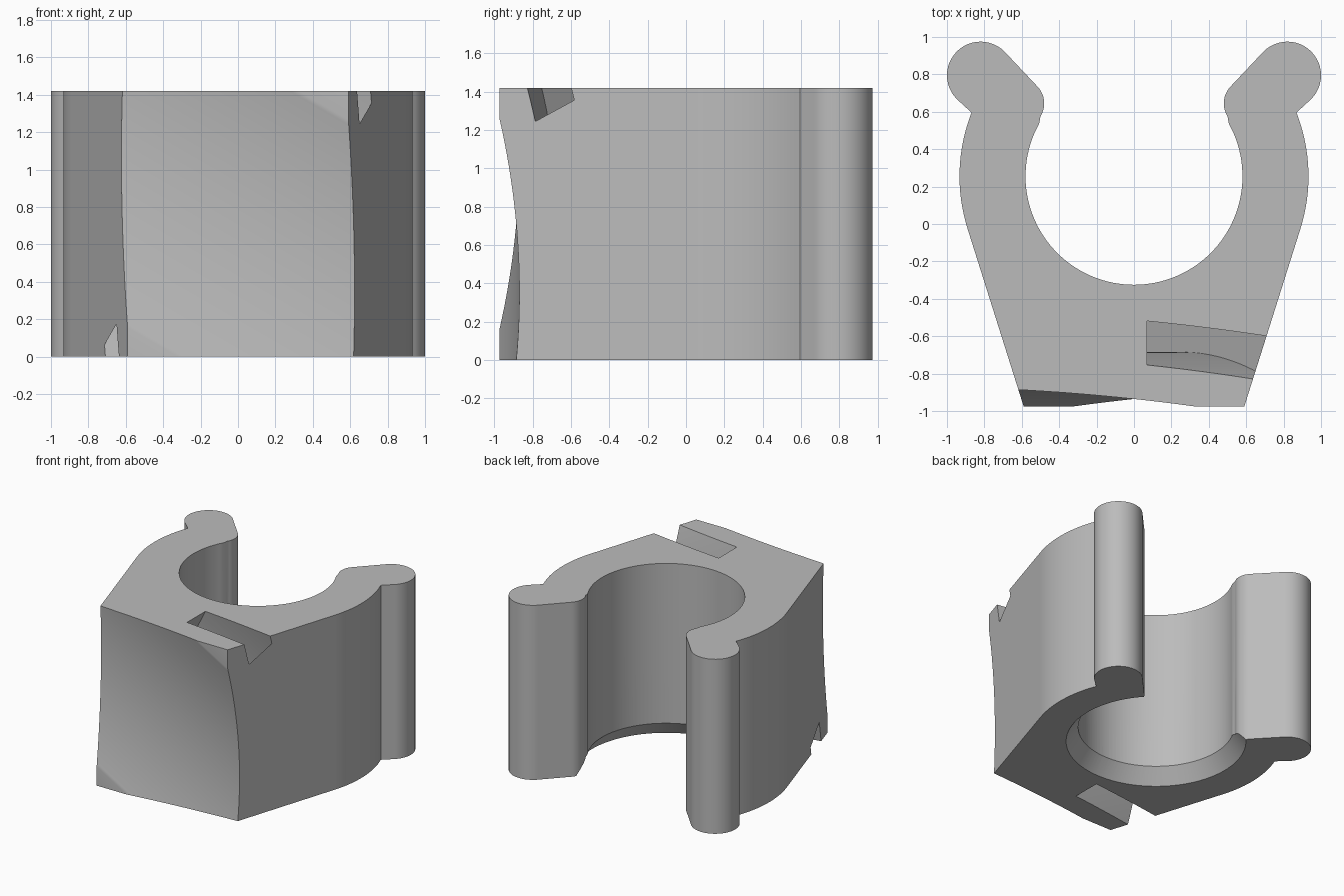
import bpy, bmesh
from math import radians, sin, cos
from mathutils import Matrix

HEIGHT = 1.42
HOLE_Y, HOLE_R = 0.255, 0.58      # gripping bore
POST_Y, POST_R = -3.79, 2.92      # large post the front face rests on

if "Cube" in bpy.data.objects:
    bpy.data.objects.remove(bpy.data.objects["Cube"], do_unlink=True)

grey = bpy.data.materials.new("light grey")
grey.use_nodes = True
grey.diffuse_color = (0.5, 0.5, 0.5, 1)
grey.node_tree.nodes["Principled BSDF"].inputs["Base Color"].default_value = (0.5, 0.5, 0.5, 1)


def arc(cx, cy, r, start, end, steps):
    angles = [radians(start + (end - start) * i / steps) for i in range(steps + 1)]
    return [(cx + r * cos(a), cy + r * sin(a)) for a in angles]


def add_object(name, bm):
    bmesh.ops.recalc_face_normals(bm, faces=bm.faces)
    mesh = bpy.data.meshes.new(name)
    bm.to_mesh(mesh)
    bm.free()
    mesh.materials.append(grey)
    obj = bpy.data.objects.new(name, mesh)
    bpy.context.collection.objects.link(obj)
    return obj


def prism(name, outline, low, high, matrix=Matrix()):
    bm = bmesh.new()
    face = bm.faces.new([bm.verts.new((x, y, low)) for x, y in outline])
    top = bmesh.ops.extrude_face_region(bm, geom=[face])["geom"]
    bmesh.ops.translate(bm, vec=(0, 0, high - low),
                        verts=[v for v in top if isinstance(v, bmesh.types.BMVert)])
    bm.transform(matrix)
    return add_object(name, bm)


# Clip body: half outline from the front corner, round the arm tip, into the bore
half = [(0.59, -0.975)]
half += arc(0, HOLE_Y, 0.933, -17.7, 21.4, 16)
half += arc(0.82, 0.795, 0.18, -45, 135, 24)
half += arc(0.61, 0.645, 0.13, 135, 212, 10)
half += arc(0, HOLE_Y, HOLE_R, 29, -90, 40)
outline = half + [(-x, y) for x, y in reversed(half[:-1])]
clip = prism("clip_body", outline, 0, HEIGHT)

# Tilted frame shared by the post hollow and the strap tunnel
tilt = Matrix.Translation((0, POST_Y, HEIGHT / 2)) @ Matrix.Rotation(radians(-60), 4, 'Y')

# Hollow in the front face
post = prism("post_cutter", arc(0, 0, POST_R, 60, 120, 64), -2, 2, tilt)

# Curved strap tunnel
band = arc(0, 0, 3.105, 60, 120, 64) + arc(0, 0, 3.335, 120, 60, 64)
tunnel = prism("tunnel_cutter", band, -0.295, 0.295, tilt)

# Flared lower rim of the bore
bm = bmesh.new()
bmesh.ops.create_cone(bm, cap_ends=True, segments=120, radius1=0.70, radius2=0.52, depth=0.24,
                      matrix=Matrix.Translation((0, HOLE_Y, 0.08)))
flare = add_object("flare_cutter", bm)

bpy.context.view_layer.objects.active = clip
clip.select_set(True)
for cutter in (post, tunnel, flare):
    mod = clip.modifiers.new(cutter.name, 'BOOLEAN')
    mod.operation = 'DIFFERENCE'
    mod.solver = 'EXACT'
    mod.object = cutter
    bpy.ops.object.modifier_apply(modifier=mod.name)
    bpy.data.objects.remove(cutter, do_unlink=True)

bpy.ops.object.shade_smooth_by_angle(angle=radians(25))
weighted = clip.modifiers.new("weighted normals", 'WEIGHTED_NORMAL')
weighted.keep_sharp = True
